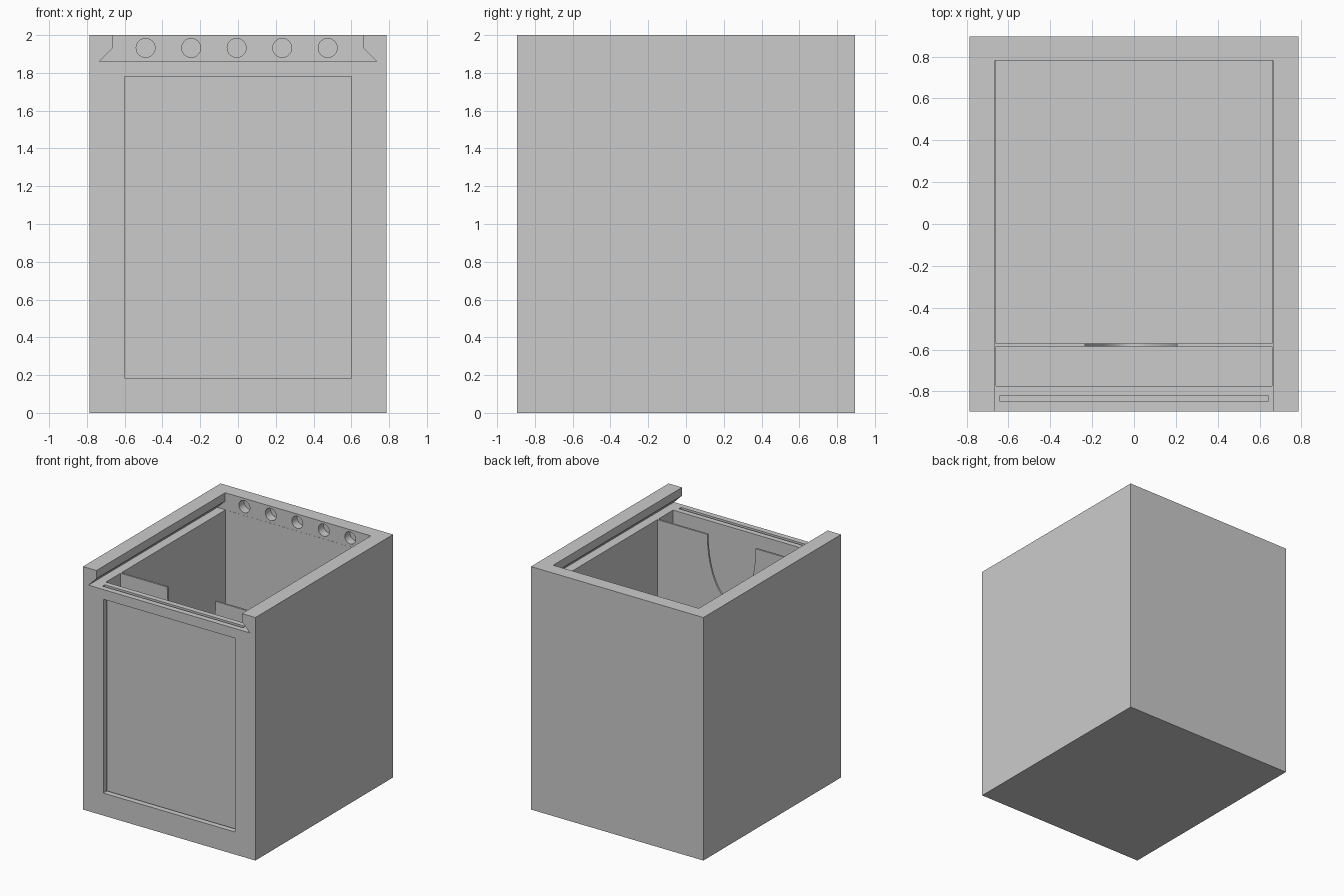
import bpy, math

if "Cube" in bpy.data.objects:
    bpy.data.objects.remove(bpy.data.objects["Cube"])

FRONT, BACK, RIM = -0.895, 0.895, 1.86


def prism(name, profile, axis, lo, hi):
    """Extrude a closed 2D profile: axis 'y' uses (x, z), axis 'z' uses (x, y)."""
    n = len(profile)
    place = (lambda p, d: (p[0], d, p[1])) if axis == 'y' else (lambda p, d: (p[0], p[1], d))
    verts = [place(p, d) for d in (lo, hi) for p in profile]
    faces = [list(range(n)), list(range(2 * n - 1, n - 1, -1))]
    faces += [[i, i + n, (i + 1) % n + n, (i + 1) % n] for i in range(n)]
    mesh = bpy.data.meshes.new(name)
    mesh.from_pydata(verts, [], faces)
    obj = bpy.data.objects.new(name, mesh)
    bpy.context.collection.objects.link(obj)
    # Consistent outward normals
    import bmesh
    bm = bmesh.new()
    bm.from_mesh(mesh)
    bmesh.ops.recalc_face_normals(bm, faces=bm.faces)
    bm.to_mesh(mesh)
    bm.free()
    return obj


def block(name, x, y0, y1, z0, z1):
    return prism(name, [(-x, y0), (x, y0), (x, y1), (-x, y1)], 'z', z0, z1)


def activate(obj):
    bpy.ops.object.select_all(action='DESELECT')
    obj.select_set(True)
    bpy.context.view_layer.objects.active = obj


def cut(obj, cutter):
    cutter.hide_render = True
    mod = obj.modifiers.new("cut", 'BOOLEAN')
    mod.operation, mod.solver, mod.object = 'DIFFERENCE', 'EXACT', cutter
    activate(obj)
    bpy.ops.object.modifier_apply(modifier=mod.name)
    bpy.data.objects.remove(cutter)


# Box body with storage cavity
body = block("box_body", 0.785, FRONT, BACK, 0, 2)
cut(body, block("cavity_cutter", 0.66, -0.775, 0.78, 0.12, 1.9))

# Dovetail channel for a sliding lid, open at the front
dovetail = [(-0.735, RIM), (0.735, RIM), (0.663, 1.932), (0.663, 2.1),
            (-0.663, 2.1), (-0.663, 1.932)]
cut(body, prism("lid_channel_cutter", dovetail, 'y', -1.0, 0.781))

# Slot in the front wall for a display sheet, and the window in front of it
cut(body, block("sheet_slot_cutter", 0.64, -0.848, -0.82, 0.14, 1.9))
cut(body, block("window_cutter", 0.6, -1.0, -0.835, 0.185, 1.78))

# Row of blind round holes in the inner face of the back wall
for i in range(5):
    cx = -0.007 + (i - 2) * 0.241
    circle = [(cx + 0.05 * math.cos(a), 1.932 + 0.05 * math.sin(a))
              for a in (2 * math.pi * k / 40 for k in range(40))]
    cut(body, prism("hole_cutter", circle, 'y', 0.7, 0.85))

# Divider with a deep rounded finger notch
notch = [(-0.015 + 0.22 * math.cos(a), RIM - 0.5 * math.sin(a))
         for a in (math.pi * k / 40 for k in range(41))]
outline = [(-0.665, 0.115), (0.665, 0.115), (0.665, RIM)] + notch + [(-0.665, RIM)]
divider = prism("divider", outline, 'y', -0.585, -0.57)

for obj in (body, divider):
    activate(obj)
    bpy.ops.object.shade_smooth_by_angle(angle=math.radians(30))
